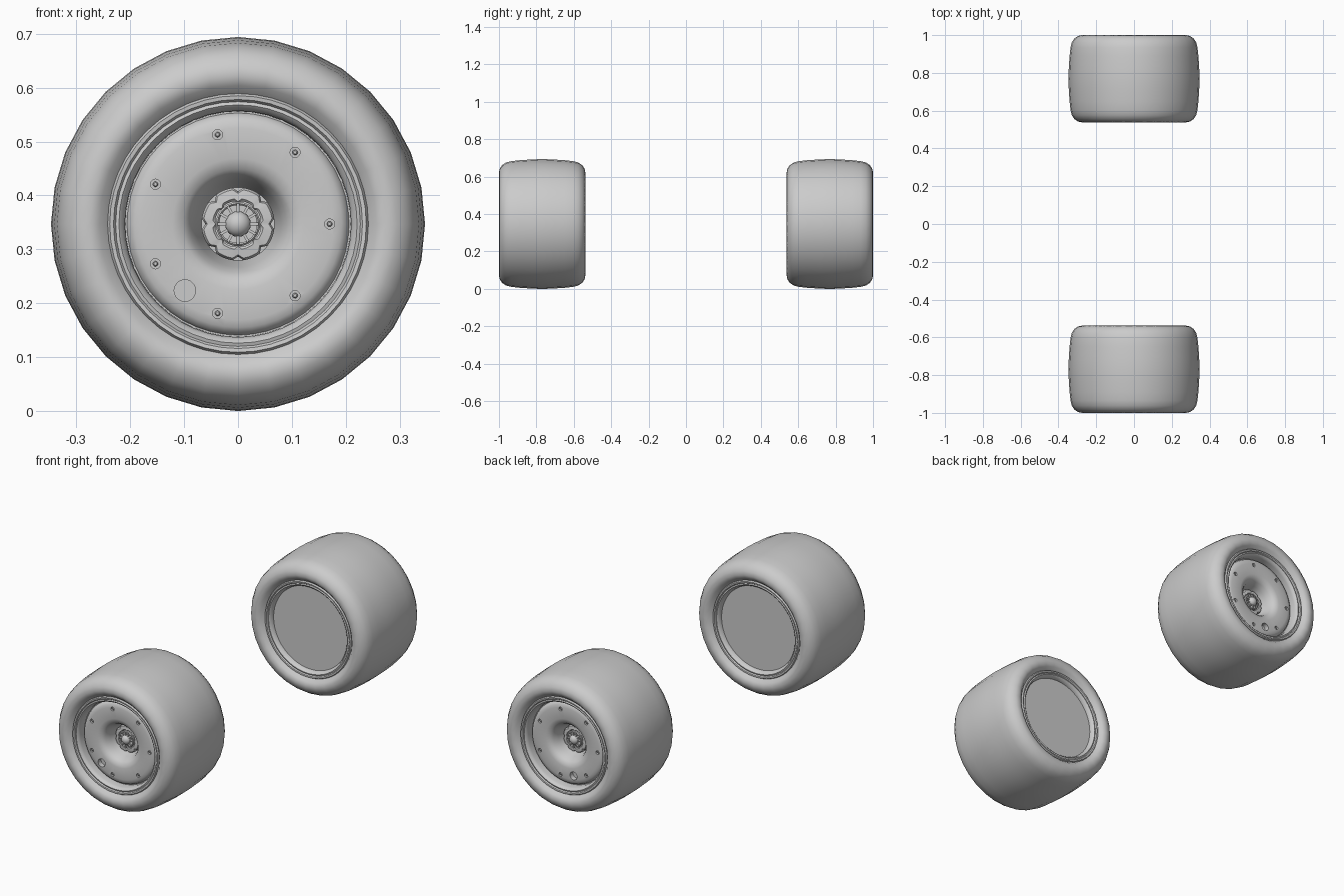
import bpy, bmesh
from math import sin, cos, pi, radians
from mathutils import Matrix, Vector

if "Cube" in bpy.data.objects:
    bpy.data.objects.remove(bpy.data.objects["Cube"])

W = 0.462          # wheel width
R = 0.347          # wheel radius, also axle height
BOLT_R = 0.17
STEP = 2 * pi / 7


def make(name, bm, place, angle=35):
    """Turn a bmesh in wheel space (axle on y, outer face at y=0) into an object."""
    bmesh.ops.remove_doubles(bm, verts=bm.verts, dist=1e-5)
    bmesh.ops.recalc_face_normals(bm, faces=bm.faces)
    me = bpy.data.meshes.new(name)
    bm.to_mesh(me)
    bm.free()
    ob = bpy.data.objects.new(name, me)
    bpy.context.collection.objects.link(ob)
    ob.matrix_world = place
    smooth(ob, angle)
    return ob


def smooth(ob, angle=35):
    bpy.ops.object.select_all(action='DESELECT')
    ob.select_set(True)
    bpy.context.view_layer.objects.active = ob
    bpy.ops.object.shade_smooth_by_angle(angle=radians(angle))


def lathe(bm, profile, segs, closed=False, centre=(0, 0), wave=None):
    """Spin (radius, depth) points about the y direction through centre (x, z)."""
    rings = []
    for r, d in profile:
        ring = []
        for i in range(segs):
            a = 2 * pi * i / segs
            k = r * (wave(a) if wave else 1)
            ring.append(bm.verts.new((centre[0] + k * cos(a), d, centre[1] + k * sin(a))))
        rings.append(ring)
    pairs = list(zip(rings, rings[1:]))
    if closed:
        pairs.append((rings[-1], rings[0]))
    for p, q in pairs:
        for i in range(segs):
            j = (i + 1) % segs
            bm.faces.new((p[i], p[j], q[j], q[i]))


def mirrored(half):
    return half + [(r, W - d) for r, d in reversed(half)]


def polar(r, a):
    return (r * cos(a), r * sin(a))


def wheel(prefix, place, hole_angle):
    # tyre
    bm = bmesh.new()
    half = [(.230, .035), (.243, .024), (.257, .008), (.275, 0), (.295, .004), (.315, .017),
            (.329, .038), (.336, .065), (.341, .11), (.3455, .18)]
    prof = half + [(R, W / 2)] + [(r, W - d) for r, d in reversed(half)]
    lathe(bm, prof, 32, closed=True)
    make(prefix + "_tyre", bm, place, 50)

    # rim with dished face on the outside and a flat cap on the inside
    bm = bmesh.new()
    face = [(0, .14), (.068, .14), (.072, .125), (.080, .095), (.090, .070), (.102, .056),
            (.122, .050), (.178, .050), (.192, .053), (.202, .060), (.206, .070), (.209, .070)]
    lip = [(.210, .040), (.214, .028), (.221, .022), (.227, .024), (.231, .018),
           (.238, .017), (.242, .024), (.240, .040)]
    lathe(bm, face + mirrored(lip) + [(.209, W - .045), (0, W - .045)], 48)
    rim = make(prefix + "_rim", bm, place)

    # valve opening and bolt recesses cut into the rim face
    bm = bmesh.new()
    spots = [(.0095, polar(BOLT_R, i * STEP), .060, 12) for i in range(7)]
    spots.append((.020, polar(.158, hole_angle), .075, 24))
    for r, c, depth, n in spots:
        lathe(bm, [(0, .03), (r, .03), (r, depth), (0, depth)], n, centre=c)
    cutter = make(prefix + "_recess_cutter", bm, place)
    cutter.hide_render = True
    mod = rim.modifiers.new("recesses", 'BOOLEAN')
    mod.operation = 'DIFFERENCE'
    mod.solver = 'EXACT'
    mod.object = cutter
    bpy.context.view_layer.update()
    cut = bpy.data.meshes.new_from_object(
        rim.evaluated_get(bpy.context.evaluated_depsgraph_get()))
    rim.modifiers.clear()
    rim.data = cut
    bpy.data.objects.remove(cutter)
    smooth(rim)

    # rim bolts
    bm = bmesh.new()
    for i in range(7):
        lathe(bm, [(0, .052), (.003, .0525), (.005, .055), (.005, .061), (0, .061)], 12,
              centre=polar(BOLT_R, i * STEP))
    make(prefix + "_rim_bolts", bm, place)

    # scalloped hub nut
    def scallop(a):
        return 1 - .11 * max(0, cos(8 * a)) ** 3
    bm = bmesh.new()
    lathe(bm, [(.068, .142), (.068, .118), (.064, .112), (.047, .110), (.043, .114),
               (.043, .128), (0, .128)], 96, wave=scallop)
    make(prefix + "_hub_nut", bm, place)

    # splined axle end: ring, teeth and domed tip
    bm = bmesh.new()
    lathe(bm, [(.041, .130), (.041, .108), (.038, .105), (.035, .108), (.035, .130)], 36)
    make(prefix + "_axle_ring", bm, place)
    bm = bmesh.new()
    for i in range(12):
        m = (Matrix.Rotation(i * pi / 6, 4, 'Y') @ Matrix.Translation((.030, .115, 0))
             @ Matrix.Diagonal((.016, .028, .005, 1)))
        bmesh.ops.create_cube(bm, size=1, matrix=m)
    make(prefix + "_axle_teeth", bm, place)
    bm = bmesh.new()
    dome = [(.024 * sin(t * pi / 12), .108 - .022 * cos(t * pi / 12)) for t in range(7)]
    lathe(bm, dome + [(.024, .130)], 24)
    make(prefix + "_axle_tip", bm, place)


# front wheel faces -y; back wheel is the same wheel turned round, one bolt step on
front = Matrix.Translation(Vector((0, -1, R)))
wheel("front_wheel", front, -2.5 * STEP)
wheel("back_wheel", Matrix.Rotation(pi, 4, 'Z') @ front, -1.5 * STEP)
